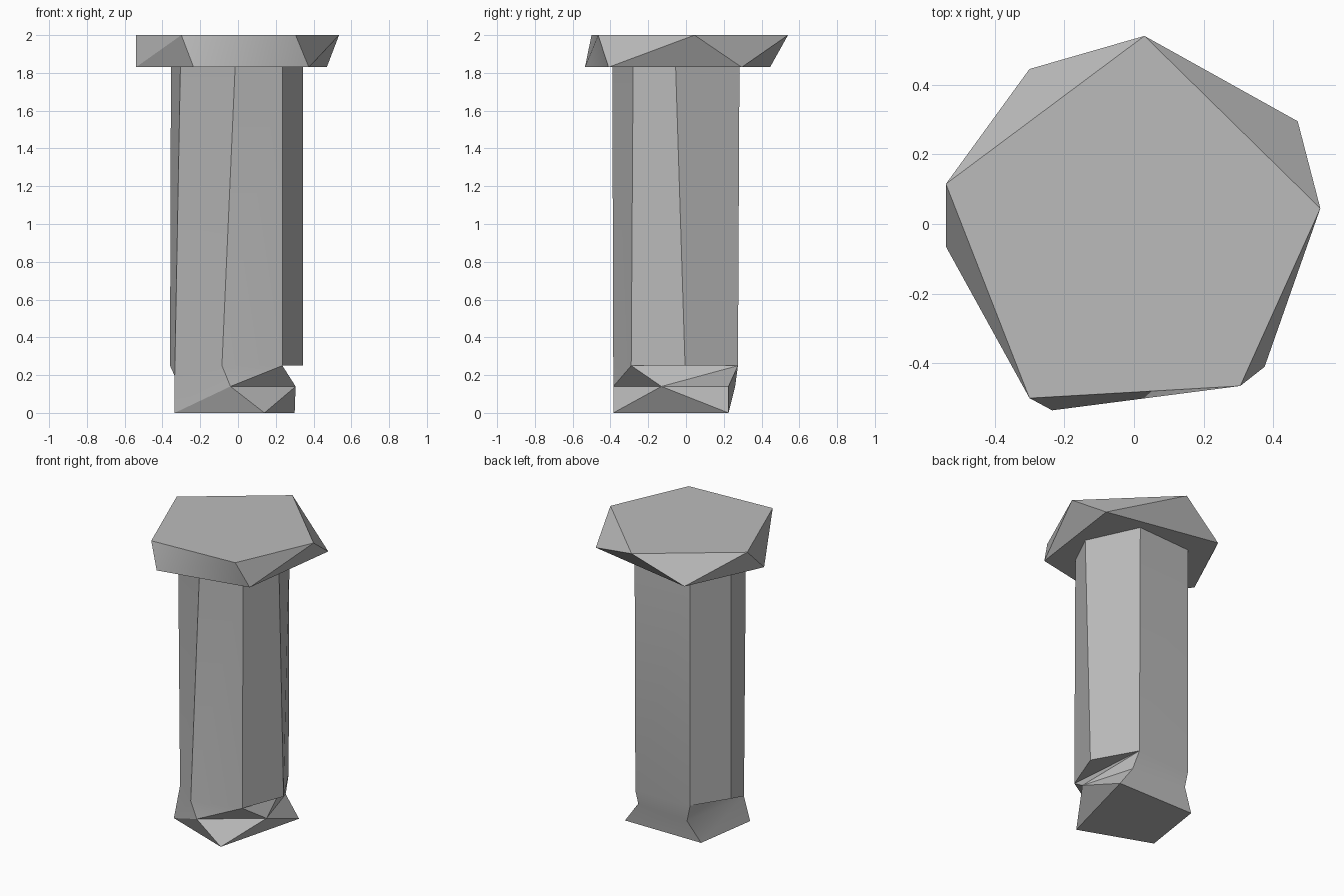
import bpy
import bmesh
import math
from mathutils import Vector

default_cube = bpy.data.objects.get("Cube")
if default_cube:
    bpy.data.objects.remove(default_cube, do_unlink=True)


def make_material(name, value):
    mat = bpy.data.materials.new(name)
    mat.use_nodes = True
    color = (value, value, value, 1)
    mat.diffuse_color = color
    mat.node_tree.nodes["Principled BSDF"].inputs["Base Color"].default_value = color
    return mat


stone_grey = make_material("stone grey", 0.5)


def level(points, z):
    """Place a plan outline at one height."""
    return [Vector((x, y, z)) for x, y in points]


def finish(bm, name):
    """Turn the bmesh into a shaded object."""
    bmesh.ops.recalc_face_normals(bm, faces=bm.faces[:])
    mesh = bpy.data.meshes.new(name)
    bm.to_mesh(mesh)
    bm.free()
    mesh.materials.append(stone_grey)
    obj = bpy.data.objects.new(name, mesh)
    bpy.context.collection.objects.link(obj)
    bpy.ops.object.select_all(action='DESELECT')
    obj.select_set(True)
    bpy.context.view_layer.objects.active = obj
    bpy.ops.object.shade_smooth_by_angle(angle=math.radians(30))
    return obj


# Head: two twisted pentagons joined by a convex shell
head_top = [(-.54, .115), (.03, .54), (.535, .045), (.305, -.465), (-.3, -.5)]
head_bottom = [(-.3, .445), (.47, .295), (.375, -.41), (-.235, -.535), (-.54, -.065)]
bm = bmesh.new()
for co in level(head_top, 2) + level(head_bottom, 1.83):
    bm.verts.new(co)
bmesh.ops.convex_hull(bm, input=bm.verts[:])
bmesh.ops.dissolve_limit(bm, angle_limit=math.radians(1),
                         verts=bm.verts[:], edges=bm.edges[:])
finish(bm, "head")

# Shaft outlines, running anticlockwise from the front
shaft_top = [(-.015, -.39), (.235, -.28), (.345, -.055), (.187, .283),
             (-.213, .26), (-.355, .026), (-.305, -.206)]
shaft_low = [(-.085, -.385), (.235, -.29), (.345, -.005), (.187, .275),
             (-.213, .26), (-.36, .03), (-.335, -.142)]
# Waist and foot outlines of the chipped base
waist = [(-.04, -.385), (.305, -.13), (.2, .225), (-.19, .26)]
foot = [(-.335, -.208), (.14, -.385), (.3, .225), (-.27, .224)]

# One letter per corner: A-G shaft top, a-g shaft low, h-k waist, l-o foot
corners = (level(shaft_top, 1.835) + level(shaft_low, .25)
           + level(waist, .14) + level(foot, 0))
bm = bmesh.new()
vert = {key: bm.verts.new(co) for key, co in zip("ABCDEFGabcdefghijklmno", corners)}
vert["g"].co.z = .195

# Shaft sides and hidden cap
ring = "abcdefg"
sides = [p + q + q.upper() + p.upper() for p, q in zip(ring, ring[1:] + ring[0])]
# Chipped facets of the base
facets = "abh bih bcd bdi dji inj imn hmi hlm ahlg glok konj dekj efg egk lmno".split()
for loop in sides + facets + [ring.upper()]:
    bm.faces.new([vert[key] for key in loop])
finish(bm, "shaft_and_base")
